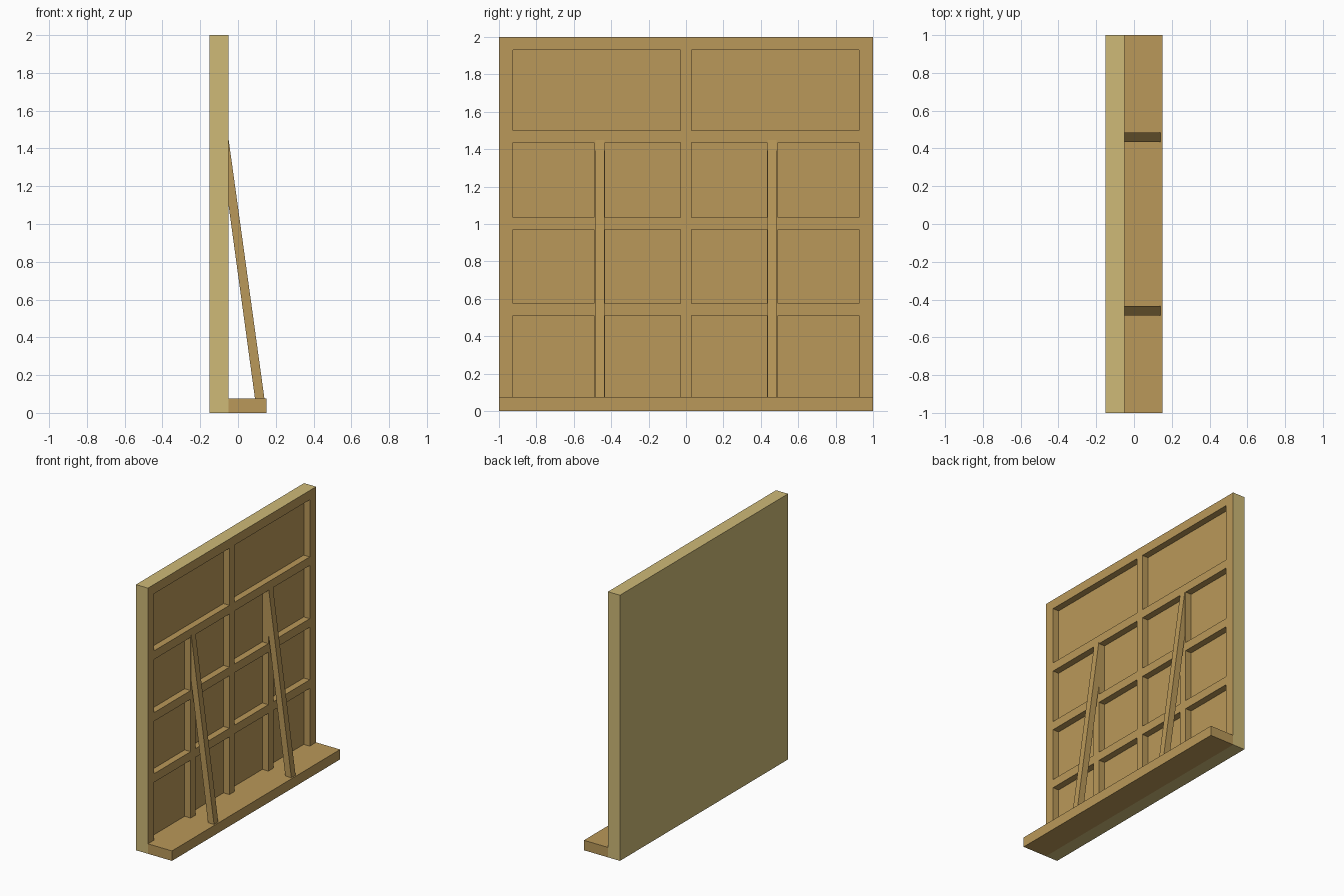
import bpy, bmesh

if "Cube" in bpy.data.objects:
    bpy.data.objects.remove(bpy.data.objects["Cube"])


def material(name, rgb):
    m = bpy.data.materials.new(name)
    m.diffuse_color = (*rgb, 1)
    m.use_nodes = True
    m.node_tree.nodes["Principled BSDF"].inputs["Base Color"].default_value = m.diffuse_color
    return m


KHAKI = material("khaki paint", (0.62, 0.49, 0.185))
WOOD = material("brown wood", (0.49, 0.315, 0.10))

BACK, SKIN, FRONT = -0.15, -0.10, -0.05   # x of outer face, recess floor, frame face
EDGE, TOP = 1.0, 2.0                      # outer half width and height


def prism(name, profile, y0, y1):
    """Extrude an x-z profile along y; outer shell faces are khaki, the rest wood."""
    bm = bmesh.new()
    a = [bm.verts.new((x, y0, z)) for x, z in profile]
    b = [bm.verts.new((x, y1, z)) for x, z in profile]
    bm.faces.new(a)
    bm.faces.new(b[::-1])
    for i in range(len(a)):
        j = (i + 1) % len(a)
        bm.faces.new((a[i], b[i], b[j], a[j]))
    bmesh.ops.recalc_face_normals(bm, faces=bm.faces)
    for f in bm.faces:
        c = f.calc_center_median()
        outside = (abs(c.y) > EDGE - 1e-4 or c.z < 1e-4 or c.z > TOP - 1e-4
                   or c.x < BACK + 1e-4)
        f.material_index = 0 if outside and c.x < FRONT else 1
    me = bpy.data.meshes.new(name)
    bm.to_mesh(me)
    bm.free()
    me.materials.append(KHAKI)
    me.materials.append(WOOD)
    ob = bpy.data.objects.new(name, me)
    bpy.context.collection.objects.link(ob)
    return ob


def box(name, x0, x1, y0, y1, z0, z1):
    return prism(name, [(x0, z0), (x1, z0), (x1, z1), (x0, z1)], y0, y1)


# Wall sheet
box("wall_panel", BACK, SKIN, -EDGE, EDGE, 0, TOP)

# Outer frame
box("frame_bottom", SKIN, FRONT, -EDGE, EDGE, 0, 0.075)
box("frame_top", SKIN, FRONT, -EDGE, EDGE, 1.93, TOP)
for side, (y0, y1) in (("left", (-EDGE, -0.925)), ("right", (0.925, EDGE))):
    box("frame_" + side, SKIN, FRONT, y0, y1, 0.075, 1.93)

# Centre stud and the two shorter studs behind the braces
box("centre_stud", SKIN, FRONT, -0.03, 0.03, 0.075, 1.93)
for side, s in (("left", -1), ("right", 1)):
    y0, y1 = sorted((s * 0.433, s * 0.492))
    box("stud_" + side, SKIN, FRONT, y0, y1, 0.075, 1.435)

# Cross rails, cut to fit between the studs
bays = [(-0.925, -0.492), (-0.433, -0.03), (0.03, 0.433), (0.492, 0.925)]
for z0, z1 in ((0.51, 0.575), (0.97, 1.035)):
    for y0, y1 in bays:
        box("cross_rail", SKIN, FRONT, y0, y1, z0, z1)
for y0, y1 in ((-0.925, -0.03), (0.03, 0.925)):
    box("upper_rail", SKIN, FRONT, y0, y1, 1.435, 1.50)

# Foot plank
box("foot_plank", FRONT, 0.15, -EDGE, EDGE, 0, 0.075)

# Slanted braces from the foot plank up to the studs
slant = [(FRONT, 1.45), (FRONT, 1.10), (0.09, 0.075), (0.14, 0.075)]
for side, y in (("left", -0.46), ("right", 0.46)):
    prism("brace_" + side, slant, y - 0.025, y + 0.025)
